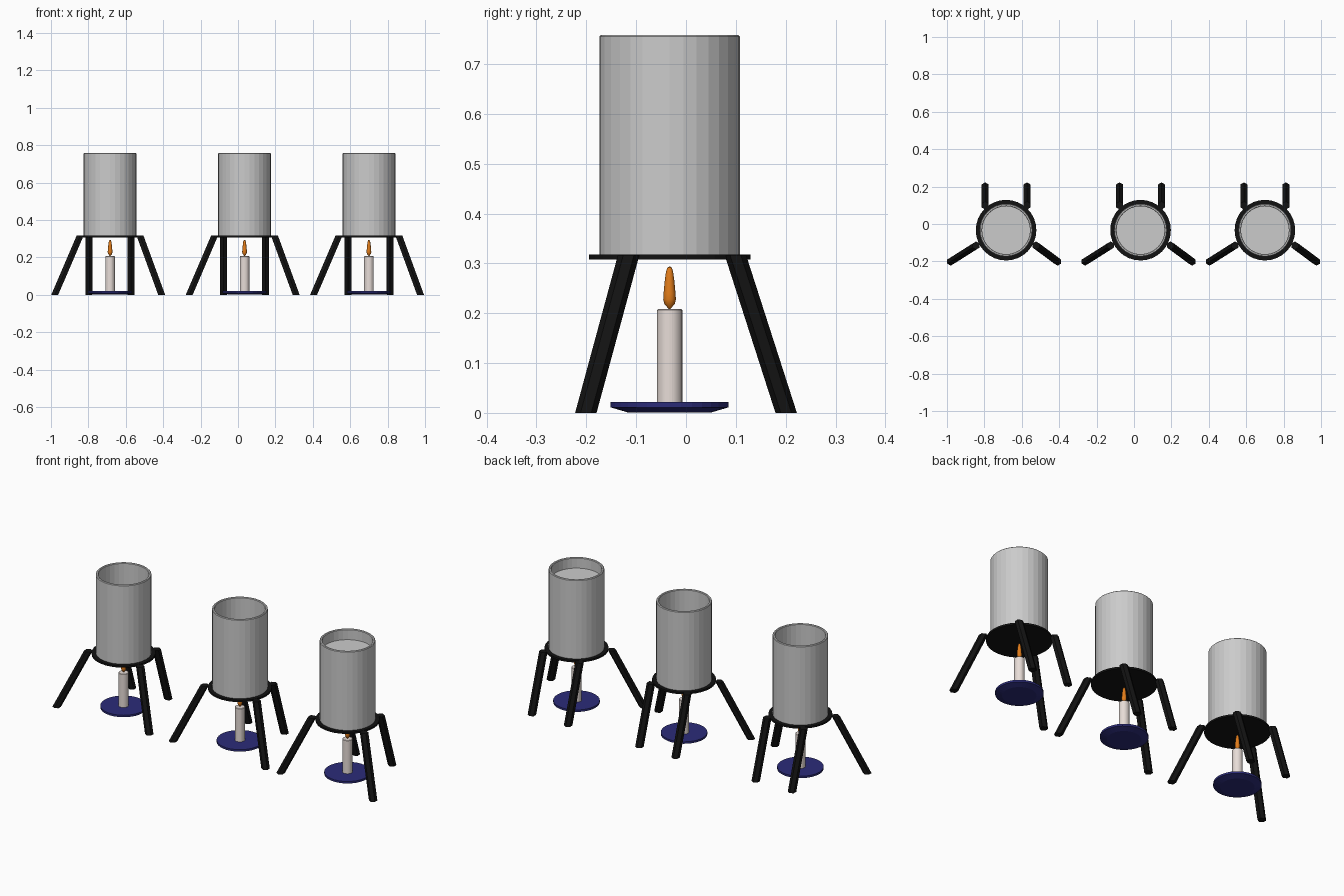
import bpy, bmesh, math
from mathutils import Vector

if "Cube" in bpy.data.objects:
    bpy.data.objects.remove(bpy.data.objects["Cube"])

CY = -0.033  # common y centre of the three burners


def material(name, rgb):
    m = bpy.data.materials.new(name)
    m.diffuse_color = (*rgb, 1)
    m.use_nodes = True
    m.node_tree.nodes["Principled BSDF"].inputs["Base Color"].default_value = m.diffuse_color
    return m


BLACK = material("black_iron", (0.006, 0.006, 0.006))
NAVY = material("navy_dish", (0.025, 0.025, 0.19))
WAX = material("wax", (0.80, 0.72, 0.68))
ORANGE = material("flame_orange", (0.75, 0.20, 0.01))


def finish(name, bm, mat=None, smooth=False):
    bmesh.ops.recalc_face_normals(bm, faces=bm.faces)
    me = bpy.data.meshes.new(name)
    bm.to_mesh(me)
    bm.free()
    ob = bpy.data.objects.new(name, me)
    bpy.context.collection.objects.link(ob)
    if mat:
        me.materials.append(mat)
    if smooth:
        bpy.context.view_layer.objects.active = ob
        ob.select_set(True)
        bpy.ops.object.shade_smooth_by_angle(angle=math.radians(40))
        ob.select_set(False)
    return ob


def lathe(name, x, profile, segs, mat=None, smooth=False):
    """Revolve (radius, z) points; the ends are capped when not on the axis."""
    bm = bmesh.new()
    rings = []
    for r, z in profile:
        n = 1 if r == 0 else segs
        rings.append([bm.verts.new((x + r * math.cos(math.tau * i / segs),
                                    CY + r * math.sin(math.tau * i / segs), z))
                      for i in range(n)])
    for a, b in zip(rings, rings[1:]):
        for i in range(segs):
            j = (i + 1) % segs
            quad = [a[i % len(a)], a[j % len(a)], b[j % len(b)], b[i % len(b)]]
            bm.faces.new(list(dict.fromkeys(quad)))
    for ring in (rings[0], rings[-1]):
        if len(ring) > 1:
            bm.faces.new(ring)
    return finish(name, bm, mat, smooth)


def leg(name, x, top, bottom, r=0.0215):
    """Slanted six-sided bar with level ends."""
    bm = bmesh.new()
    rings = []
    for p in (Vector(top), Vector(bottom)):
        c = p + Vector((x, CY, 0))
        rings.append([bm.verts.new(c + Vector((r * math.sin(math.tau * i / 6),
                                               r * math.cos(math.tau * i / 6), 0)))
                      for i in range(6)])
    for i in range(6):
        j = (i + 1) % 6
        bm.faces.new((rings[0][i], rings[0][j], rings[1][j], rings[1][i]))
    for ring in rings:
        bm.faces.new(ring)
    return finish(name, bm, BLACK)


def burner(tag, x, level):
    # Open pot with a thin wall and softened rim, then its contents
    lathe("pot_" + tag, x, [(0, 0.318), (0.141, 0.318), (0.141, 0.755),
                            (0.138, 0.758), (0.131, 0.758), (0.128, 0.755),
                            (0.128, 0.33), (0, 0.33)], 32)
    lathe("water_" + tag, x, [(0.128, 0.33), (0.128, level)], 32)
    # Stand: round plate and four splayed legs
    lathe("stand_plate_" + tag, x, [(0.162, 0.308), (0.162, 0.318)], 32, BLACK)
    zt = 0.317
    leg("front_left_leg_" + tag, x, (-0.16, -0.082, zt), (-0.296, -0.168, 0))
    leg("front_right_leg_" + tag, x, (0.16, -0.082, zt), (0.276, -0.168, 0))
    leg("back_left_leg_" + tag, x, (-0.112, 0.132, zt), (-0.112, 0.234, 0))
    leg("back_right_leg_" + tag, x, (0.112, 0.132, zt), (0.112, 0.234, 0))
    # Candle on its dish
    lathe("dish_" + tag, x, [(0.084, 0.001), (0.118, 0.011), (0.118, 0.022)],
          32, NAVY)
    lathe("candle_" + tag, x, [(0.0255, 0.02), (0.0255, 0.206),
                               (0.0235, 0.208)], 32, WAX)
    lathe("flame_" + tag, x, [(0, 0.207), (0.004, 0.211), (0.0105, 0.219),
                              (0.0127, 0.228), (0.012, 0.240), (0.0095, 0.266),
                              (0.007, 0.284), (0.004, 0.292), (0, 0.294)],
          12, ORANGE, True)


# Three burners, the contents rising from left to right
for tag, x, level in (("left", -0.684, 0.46), ("middle", 0.035, 0.58),
                      ("right", 0.70, 0.70)):
    burner(tag, x, level)
